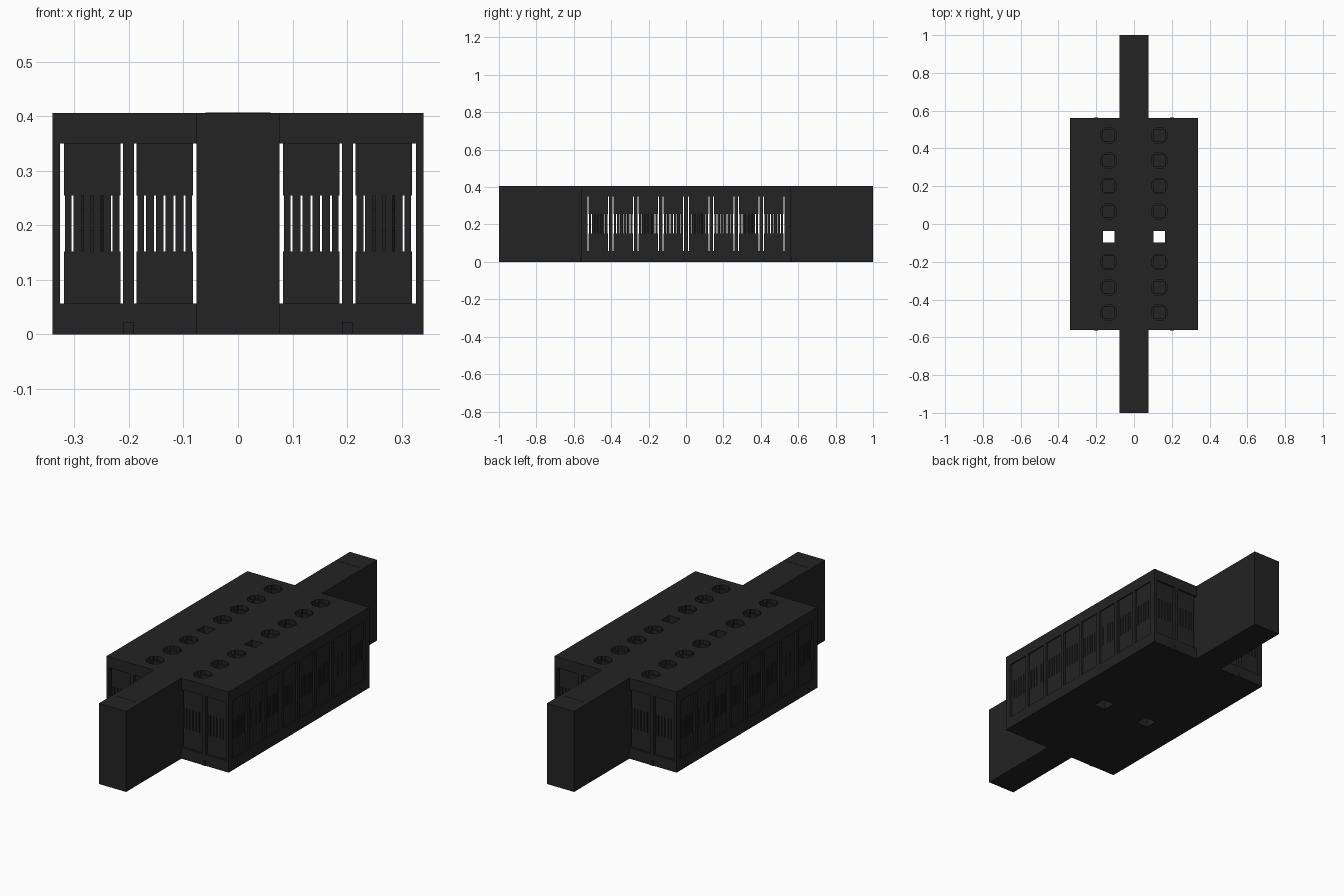
import bpy, bmesh, math
from mathutils import Matrix

if "Cube" in bpy.data.objects:
    bpy.data.objects.remove(bpy.data.objects["Cube"])

mat = bpy.data.materials.new("near_black")
mat.diffuse_color = (0.017, 0.017, 0.017, 1)
mat.use_nodes = True
mat.node_tree.nodes["Principled BSDF"].inputs["Base Color"].default_value = mat.diffuse_color

W, L, H = 0.34, 0.56, 0.406        # half width, half length, height of the hall
Z0, Z1 = 0.057, 0.35               # window bottom and top
S0, S1 = 0.152, 0.255              # vent slot bottom and top
PX, PY = 0.133, 0.1342             # bay spacing across and along
ROWS = [(i - 3.5) * PY for i in range(8)]
COLS = [s * c for s in (-1, 1) for c in (0.1345, 0.2675)]


def box(bm, x0, x1, y0, y1, z0, z1):
    m = (Matrix.Translation(((x0 + x1) / 2, (y0 + y1) / 2, (z0 + z1) / 2))
         @ Matrix.Diagonal((abs(x1 - x0), abs(y1 - y0), abs(z1 - z0), 1)))
    bmesh.ops.create_cube(bm, size=1, matrix=m)


def prism(bm, x, y, r, z0, z1, n=8):
    m = Matrix.Translation((x, y, (z0 + z1) / 2)) @ Matrix.Rotation(math.pi / n, 4, 'Z')
    bmesh.ops.create_cone(bm, cap_ends=True, segments=n, radius1=r, radius2=r,
                          depth=z1 - z0, matrix=m)


def finish(bm, name):
    me = bpy.data.meshes.new(name)
    bm.to_mesh(me)
    bm.free()
    me.materials.append(mat)
    ob = bpy.data.objects.new(name, me)
    bpy.context.collection.objects.link(ob)
    return ob


def cut(target, bm):
    cutter = finish(bm, "cutter")
    cutter.hide_render = True
    mod = target.modifiers.new("cut", 'BOOLEAN')
    mod.object, mod.solver = cutter, 'EXACT'
    bpy.context.view_layer.objects.active = target
    bpy.ops.object.modifier_apply(modifier=mod.name)
    bpy.data.objects.remove(cutter)


# roof with square shafts, most with an octagonal countersink
bm = bmesh.new()
box(bm, -W, W, -L, L, Z1, H)
roof = finish(bm, "roof")
holes, sinks = bmesh.new(), bmesh.new()
for sx in (-1, 1):
    for i, y in enumerate(ROWS):
        x = sx * PX
        box(holes, x - .031, x + .031, y - .031, y + .031, Z1 - .05, H + .05)
        if i != 3:
            prism(sinks, x, y, .044, H - .02, H + .05)
cut(roof, holes)
cut(roof, sinks)

# floor with two open shafts
bm = bmesh.new()
box(bm, -W, W, -L, L, 0, Z0)
floor = finish(bm, "floor")
holes = bmesh.new()
for sx in (-1, 1):
    x, y = sx * PX, ROWS[3]
    box(holes, x - .032, x + .032, y - .032, y + .032, -.05, Z0 + .05)
cut(floor, holes)


def panel(bm, put, c):
    """Vented panel around centre c; put() maps (u range, z range) to a box."""
    half = 0.052
    put(bm, c - half, c + half, Z0, S0)
    put(bm, c - half, c + half, S1, Z1)
    edges = [c - half + .002]
    for k in range(-2, 3):
        edges += [c + k * .018 - .0018, c + k * .018 + .0018]
    edges.append(c + half - .002)
    for a, b in zip(edges[::2], edges[1::2]):
        put(bm, a, b, S0, S1)


# vented panels and pillars on the long sides and the two ends
panels, pillars = bmesh.new(), bmesh.new()
for s in (-1, 1):
    def side(bm, a, b, z0, z1):
        box(bm, s * .327, s * .334, a, b, z0, z1)

    def end(bm, a, b, z0, z1):
        box(bm, a, b, s * .537, s * .55, z0, z1)

    for y in ROWS:
        panel(panels, side, y)
    for x in COLS:
        panel(panels, end, x)
    for i in range(7):
        y = (i - 3) * PY
        box(pillars, s * .326, s * W, y - .0097, y + .0097, Z0, Z1)
    for t in (-1, 1):
        # corner posts and end mullions
        box(pillars, s * .326, s * W, t * .527, t * L, Z0, Z1)
        box(pillars, s * .191, s * .211, t * .53, t * L, Z0, Z1)
        # small foot tabs under the mullions
        box(pillars, s * .191, s * .211, t * (L - .01), t * (L + .003), 0, .023)
finish(panels, "vent_panels")
finish(pillars, "pillars")

# end beams running out along the length, with a thin rib on top
for s, name in ((-1, "front_beam"), (1, "back_beam")):
    bm = bmesh.new()
    box(bm, -.076, .076, s * .53, s, 0, H)
    box(bm, -.06, .06, s * .886, s * .89, H - .005, H + .001)
    finish(bm, name)

# octagonal units inside every second outer bay
bm = bmesh.new()
for s in (-1, 1):
    for y in ROWS[::2]:
        prism(bm, s * .2675, y, .031, Z0, .27)
        prism(bm, s * .2675, y, .037, .19, .23)
finish(bm, "inner_units")
